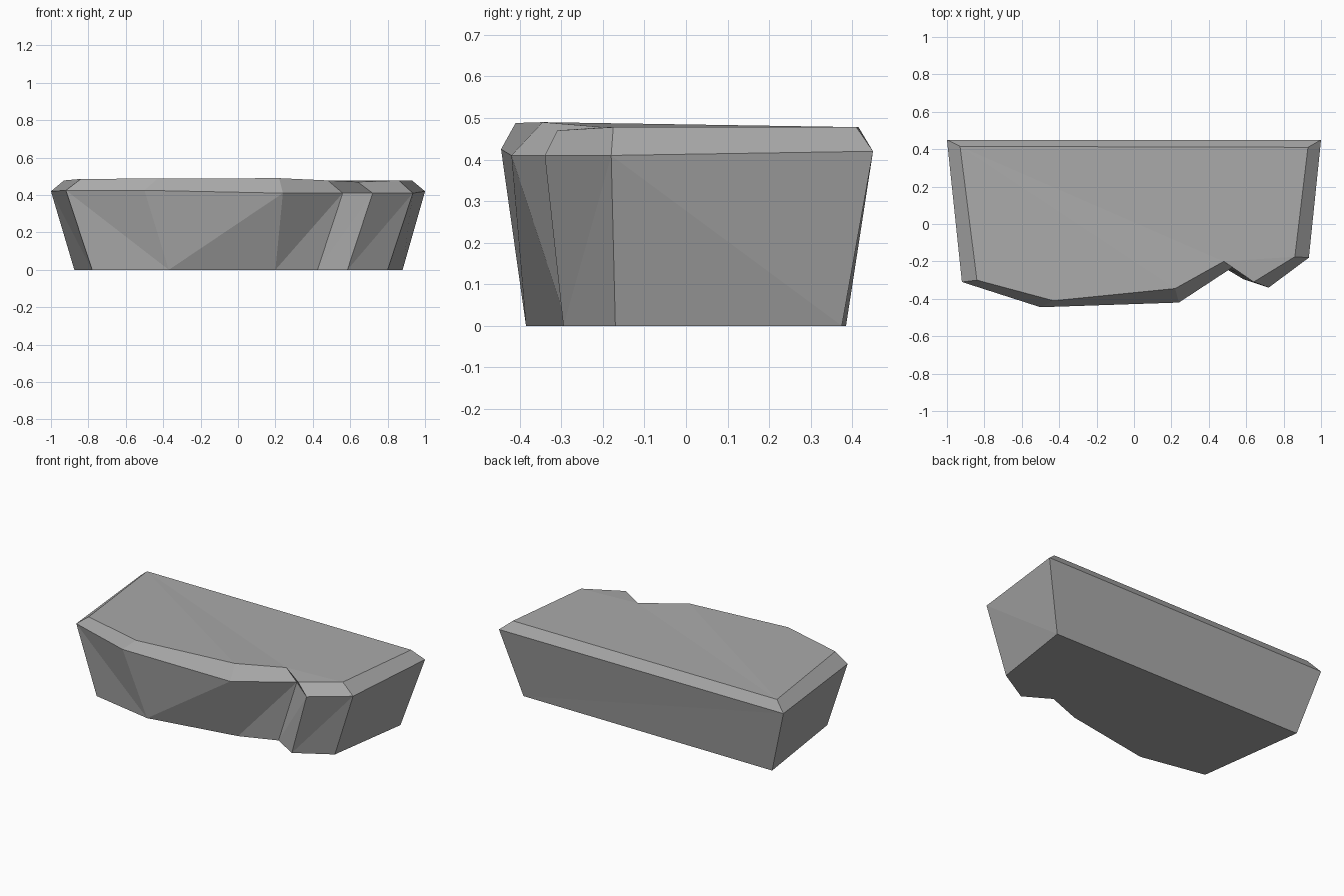
import bpy, bmesh

if "Cube" in bpy.data.objects:
    bpy.data.objects.remove(bpy.data.objects["Cube"])

# Outline rings, running round the slab from the back left corner
BASE = [(-.875, .385, 0), (-.78, -.305, 0), (-.37, -.385, 0), (.20, -.285, 0),
        (.425, -.20, 0), (.585, -.295, 0), (.80, -.17, 0), (.88, .375, 0)]
RIM = [(-1, .45, .42), (-.92, -.31, .425), (-.50, -.445, .425), (.24, -.42, .41),
       (.56, -.21, .41), (.72, -.34, .41), (.935, -.18, .41), (1, .45, .42)]
TOP = [(-.93, .415, .478), (-.84, -.30, .486), (-.43, -.41, .488), (.22, -.345, .49),
       (.48, -.20, .478), (.64, -.31, .47), (.86, -.175, .478), (.93, .41, .478)]

stone = bpy.data.materials.new("grey stone")
stone.diffuse_color = (.40, .40, .40, 1)
stone.use_nodes = True
stone.node_tree.nodes["Principled BSDF"].inputs["Base Color"].default_value = stone.diffuse_color

bm = bmesh.new()
base, rim, top = [[bm.verts.new(p) for p in ring] for ring in (BASE, RIM, TOP)]
n = len(base)

# Sloping walls: each panel is split along its rising or falling diagonal
RISING = {2, 3, 4, 5, 7}
for i in range(n):
    j = (i + 1) % n
    if i in RISING:
        bm.faces.new((base[i], base[j], rim[j]))
        bm.faces.new((base[i], rim[j], rim[i]))
    else:
        bm.faces.new((base[i], base[j], rim[i]))
        bm.faces.new((base[j], rim[j], rim[i]))
    # Chamfer between the rim and the top
    bm.faces.new((rim[i], rim[j], top[j], top[i]))

# Underside and top surface
caps = [bm.faces.new(base[::-1]), bm.faces.new(top)]
bmesh.ops.triangulate(bm, faces=caps, ngon_method='BEAUTY')
bmesh.ops.recalc_face_normals(bm, faces=bm.faces)

mesh = bpy.data.meshes.new("rock_slab")
bm.to_mesh(mesh)
bm.free()
mesh.materials.append(stone)
slab = bpy.data.objects.new("rock_slab", mesh)
bpy.context.collection.objects.link(slab)
